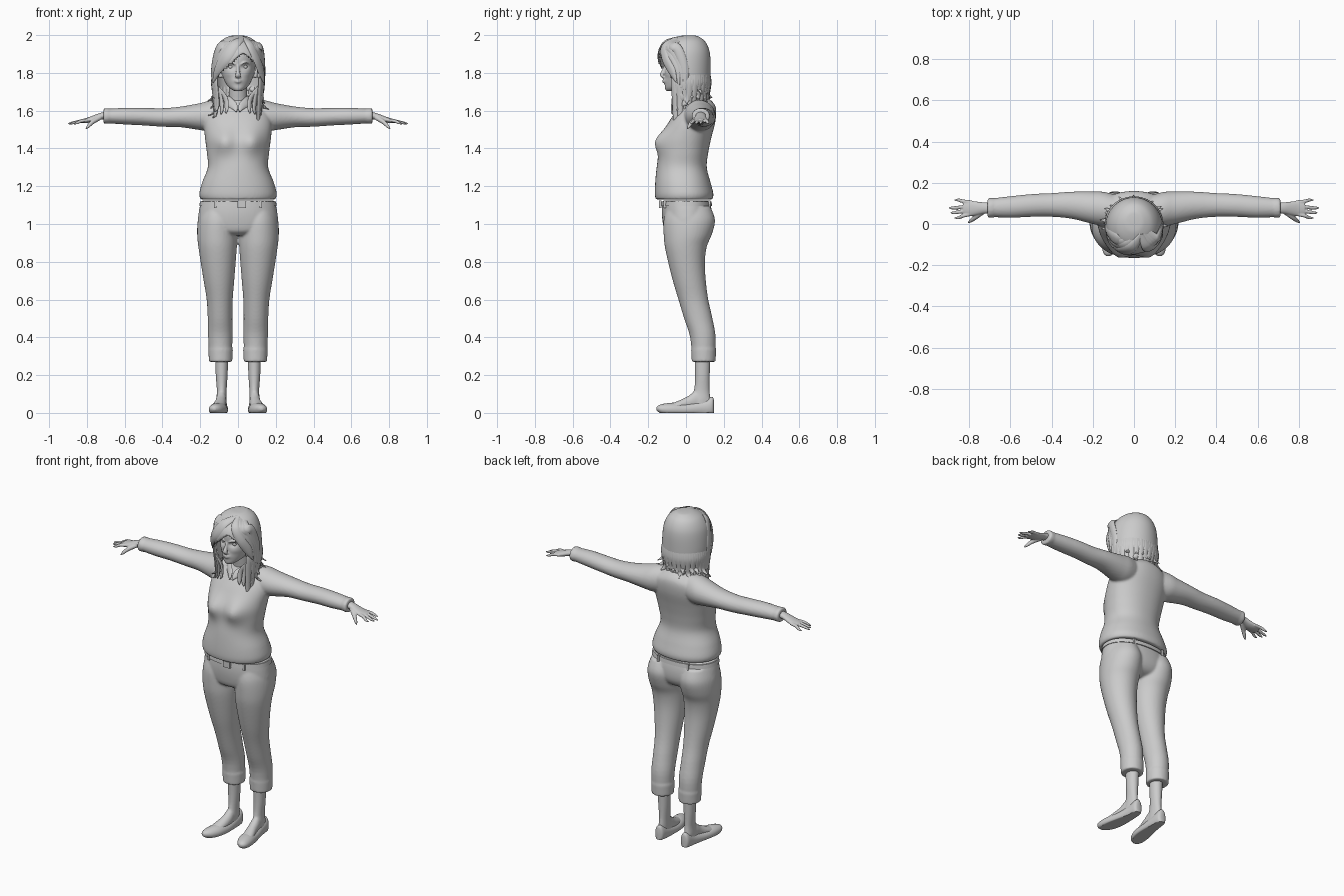
import bpy, bmesh, math, random
from mathutils import Vector

random.seed(4)
UP = Vector((0, 0, 1))


def spline(rows, k):
    """Catmull-Rom interpolation of rows of numbers."""
    out = []
    for i in range(len(rows) - 1):
        p = [rows[max(i - 1, 0)], rows[i], rows[i + 1], rows[min(i + 2, len(rows) - 1)]]
        for j in range(k):
            t = j / k
            out.append([.5 * (2 * b + (c - a) * t + (2 * a - 5 * b + 4 * c - d) * t * t
                              + (3 * b - a - 3 * c + d) * t ** 3) for a, b, c, d in zip(*p)])
    return out + [list(rows[-1])]


def skin(bm, rings, cap=True):
    vs = [[bm.verts.new(p) for p in r] for r in rings]
    n = len(vs[0])
    for a, b in zip(vs, vs[1:]):
        for i in range(n):
            bm.faces.new((a[i], a[(i + 1) % n], b[(i + 1) % n], b[i]))
    if cap:
        bm.faces.new(vs[0])
        bm.faces.new(vs[-1])


def loft(bm, axis, rows, n=40, k=4, sx=1, e=1.0, cap=True):
    """Rows: position on axis, then min/max of the two other coordinates."""
    rings = []
    for t, a0, a1, b0, b1 in spline(rows, k):
        ring = []
        for i in range(n):
            c, s = math.cos(2 * math.pi * i / n), math.sin(2 * math.pi * i / n)
            a = (a0 + a1) / 2 + (a1 - a0) / 2 * math.copysign(abs(c) ** e, c)
            b = (b0 + b1) / 2 + (b1 - b0) / 2 * math.copysign(abs(s) ** e, s)
            p = {'x': (t, a, b), 'y': (a, t, b), 'z': (a, b, t)}[axis]
            ring.append((p[0] * sx, p[1], p[2]))
        rings.append(ring)
    skin(bm, rings, cap)


def tube(bm, rows, n=10, k=5, sx=1, center=None):
    """Rows: x, y, z, half width, half thickness along a path."""
    rows = spline(rows, k)
    pts = [Vector((r[0] * sx, r[1], r[2])) for r in rows]
    rings = []
    for i, p in enumerate(pts):
        tan = (pts[min(i + 1, len(pts) - 1)] - pts[max(i - 1, 0)]).normalized()
        nor = (p - Vector(center)) if center else UP
        side = tan.cross(nor).normalized()
        nor = side.cross(tan)
        rings.append([p + side * rows[i][3] * math.cos(2 * math.pi * j / n)
                      + nor * rows[i][4] * math.sin(2 * math.pi * j / n) for j in range(n)])
    skin(bm, rings)


def bump(bm, x, z, amp, rx, rz):
    for v in bm.verts:
        if v.co.y < -.02:
            v.co.y -= amp * math.exp(-((v.co.x - x) / rx) ** 2 - ((v.co.z - z) / rz) ** 2)


def finish(bm, name, voxel=0, smooth=4):
    for v in bm.verts:
        v.co.z = max(v.co.z, 0)
    bmesh.ops.recalc_face_normals(bm, faces=bm.faces)
    me = bpy.data.meshes.new(name)
    bm.to_mesh(me)
    bm.free()
    ob = bpy.data.objects.new(name, me)
    bpy.context.collection.objects.link(ob)
    bpy.ops.object.select_all(action='DESELECT')
    ob.select_set(True)
    bpy.context.view_layer.objects.active = ob
    bpy.ops.object.shade_smooth_by_angle(angle=math.radians(45))
    if voxel:
        m = ob.modifiers.new('merge', 'REMESH')
        m.mode, m.voxel_size, m.use_smooth_shade = 'VOXEL', voxel, True
        m = ob.modifiers.new('soften', 'SMOOTH')
        m.iterations, m.factor = smooth, .5
    return ob


# Sweater: torso with bust, sleeves and cuffs merged
bm = bmesh.new()
loft(bm, 'z', [(1.13, -.198, .198, -.16, .14), (1.16, -.205, .205, -.165, .145), (1.22, -.19, .19, -.163, .13),
               (1.30, -.16, .16, -.155, .11), (1.38, -.165, .165, -.14, .118), (1.46, -.175, .175, -.125, .135),
               (1.54, -.18, .18, -.09, .155), (1.60, -.16, .16, -.05, .16), (1.635, -.11, .11, -.025, .15),
               (1.665, -.06, .06, -.005, .12)], 64, 5, e=.92)
for s in (-1, 1):
    bump(bm, s * .075, 1.435, .042, .06, .065)
for s in (-1, 1):
    loft(bm, 'x', [(.05, .0, .13, 1.50, 1.66), (.14, -.01, .155, 1.49, 1.655), (.2, .0, .158, 1.497, 1.64),
                   (.3, .025, .157, 1.512, 1.622), (.4, .035, .15, 1.515, 1.613), (.5, .035, .145, 1.522, 1.615),
                   (.6, .03, .135, 1.527, 1.615), (.71, .035, .122, 1.535, 1.608)], sx=s)
    loft(bm, 'x', [(.685, .03, .127, 1.53, 1.613), (.712, .03, .126, 1.53, 1.613)], sx=s)
finish(bm, 'sweater', .007)

# Trousers: hips, legs and turned-up cuffs merged
bm = bmesh.new()
loft(bm, 'z', [(1.125, -.195, .195, -.125, .125), (1.06, -.208, .208, -.128, .138), (1.0, -.21, .21, -.122, .135),
               (.96, -.17, .17, -.11, .11), (.94, -.08, .08, -.08, .06)], 64, e=.92)
for s in (-1, 1):
    loft(bm, 'z', [(1.09, .03, .19, -.10, .13), (1.04, .01, .208, -.115, .15), (1.0, .003, .215, -.12, .152),
                   (.94, .003, .216, -.118, .135), (.88, .006, .21, -.112, .11), (.8, .012, .198, -.095, .1),
                   (.7, .02, .182, -.07, .105), (.6, .028, .166, -.04, .118), (.5, .03, .16, -.01, .14),
                   (.4, .029, .158, .022, .157), (.27, .034, .15, .034, .153)], sx=s)
    loft(bm, 'z', [(.34, .027, .157, .027, .16), (.27, .03, .154, .03, .157)], sx=s)
finish(bm, 'trousers', .007)

# Belt with buckle and loops
bm = bmesh.new()
loft(bm, 'z', [(1.095, -.205, .205, -.133, .138), (1.12, -.201, .201, -.131, .135)], 64, 1, e=.92)
finish(bm, 'belt')
bm = bmesh.new()
for x, y, w in ((-.12, -.112, .006), (.12, -.112, .006), (.02, -.136, .022), (-.1, .122, .006), (.1, .122, .006)):
    r = bmesh.ops.create_cube(bm, size=1)['verts']
    bmesh.ops.scale(bm, vec=(w * 2, .014, .038), verts=r)
    bmesh.ops.translate(bm, vec=(x, y, 1.105), verts=r)
finish(bm, 'belt_loops')

for s, tag in ((-1, 'right'), (1, 'left')):
    # Bare ankle and foot
    bm = bmesh.new()
    loft(bm, 'z', [(.31, .05, .122, .045, .13), (.2, .055, .118, .048, .126), (.12, .06, .112, .042, .125),
                   (.07, .06, .115, .02, .13), (.03, .06, .115, .0, .13)], 24, sx=s)
    loft(bm, 'y', [(.12, .07, .108, .02, .09), (.06, .062, .115, .01, .12), (.01, .062, .122, .01, .088),
                   (-.05, .07, .138, .01, .06), (-.1, .085, .14, .01, .045)], 24, sx=s)
    finish(bm, tag + '_foot', .005)
    # Flat pointed shoe
    bm = bmesh.new()
    loft(bm, 'y', [(.147, .075, .1, -.005, .07), (.135, .06, .114, -.02, .085), (.08, .055, .121, -.02, .066),
                   (.0, .053, .138, -.02, .052), (-.07, .06, .152, -.02, .054), (-.12, .08, .154, -.01, .048),
                   (-.145, .1, .146, .004, .04), (-.156, .118, .132, .014, .03)], 32, sx=s)
    finish(bm, tag + '_shoe')
    # Hand with palm, fingers and thumb
    bm = bmesh.new()
    loft(bm, 'x', [(.69, .05, .105, 1.555, 1.597), (.73, .05, .105, 1.552, 1.588), (.77, .042, .11, 1.54, 1.573),
                   (.80, .038, .114, 1.535, 1.562), (.83, .046, .112, 1.535, 1.555)], 24, sx=s)
    for y0, tx, ty in ((.049, .872, .03), (.068, .892, .055), (.088, .9, .078), (.105, .872, .116)):
        tube(bm, [(.79, y0, 1.55, .01, .009), (.83, (y0 + ty) / 2, 1.545, .009, .009),
                  (.865 * tx / .885, ty, 1.535, .008, .007), (tx, ty, 1.53, .003, .003)], sx=s)
    tube(bm, [(.735, .062, 1.562, .016, .014), (.77, .033, 1.54, .012, .012),
              (.792, .016, 1.518, .009, .009), (.806, .006, 1.503, .003, .003)], sx=s)
    finish(bm, tag + '_hand', .0035, 2)

# Head: skull, neck, nose, lips, brows and ears merged
bm = bmesh.new()
loft(bm, 'z', [(1.705, -.022, .022, -.105, -.04), (1.718, -.042, .042, -.111, .0), (1.74, -.062, .062, -.112, .05),
               (1.78, -.08, .08, -.112, .09), (1.83, -.089, .089, -.112, .11), (1.89, -.088, .088, -.112, .11),
               (1.94, -.07, .07, -.09, .09), (1.97, -.03, .03, -.05, .04)], 64, 6)
for s in (-1, 1):
    bump(bm, s * .036, 1.832, -.013, .02, .012)
    bump(bm, s * .05, 1.795, .005, .025, .018)
bump(bm, 0, 1.757, .007, .028, .014)
loft(bm, 'z', [(1.58, -.07, .07, -.02, .11), (1.64, -.052, .052, -.012, .085), (1.70, -.048, .048, -.02, .075),
               (1.77, -.048, .048, -.03, .075)])
tube(bm, [(0, -.105, 1.845, .008, .008), (0, -.118, 1.812, .009, .01), (0, -.127, 1.788, .015, .011),
          (0, -.112, 1.774, .015, .005)], center=(0, 0, 1.8))
for z in (1.752, 1.761):
    tube(bm, [(-.026, -.105, 1.757, .002, .002), (0, -.12, z, .0055, .005), (.026, -.105, 1.757, .002, .002)],
         center=(0, 0, 1.757))
for s in (-1, 1):
    tube(bm, [(.014, -.11, 1.845, .004, .004), (.038, -.107, 1.855, .005, .005), (.064, -.082, 1.848, .003, .003)],
         sx=s, center=(0, 0, 1.83))
    tube(bm, [(.09, .0, 1.775, .01, .01), (.1, .012, 1.82, .022, .01), (.1, .02, 1.85, .01, .008)],
         sx=s, center=(0, 0, 1.8))
finish(bm, 'head', .004, 2)

# Eyes
bm = bmesh.new()
for s in (-1, 1):
    r = bmesh.ops.create_uvsphere(bm, u_segments=20, v_segments=12, radius=.014)['verts']
    bmesh.ops.translate(bm, vec=(s * .036, -.083, 1.832), verts=r)
finish(bm, 'eyes')

# Shirt collar flaps
bm = bmesh.new()
for s in (-1, 1):
    tube(bm, [(.03, .1, 1.67, .018, .006), (.062, .05, 1.665, .022, .006), (.052, -.008, 1.652, .024, .006),
              (.022, -.045, 1.625, .02, .006), (.008, -.068, 1.595, .004, .004)], sx=s, center=(0, .05, 1.6))
finish(bm, 'collar')

# Hair cap with the face opening cut away
bm = bmesh.new()
loft(bm, 'z', [(1.998, -.02, .02, 0, .04), (1.993, -.05, .05, -.045, .065), (1.97, -.09, .09, -.095, .098),
               (1.93, -.118, .118, -.135, .12), (1.88, -.132, .132, -.149, .129), (1.80, -.138, .138, -.143, .13),
               (1.74, -.132, .132, -.125, .128), (1.675, -.118, .118, -.1, .125)], 80, 7, cap=False)
bm.verts.ensure_lookup_table()
bm.faces.new(bm.verts[:80])


def in_face(c):
    return (c.y < -.085 and c.z < 1.905 - .8 * abs(c.x - .03)) or (c.z < 1.77 and c.y < -.055)


bmesh.ops.delete(bm, geom=[f for f in bm.faces if in_face(f.calc_center_median())], context='FACES')
cap = finish(bm, 'hair_cap')
m = cap.modifiers.new('thickness', 'SOLIDIFY')
m.thickness, m.offset = .012, -1

# Swept fringe falling to both sides of the parting
bm = bmesh.new()
HC = (0, 0, 1.85)
for i in range(4):
    d = i * .014
    tube(bm, [(.035, -.05 + d, 1.986, .012, .005), (-.012 - d, -.115 + d, 1.958, .028, .009),
              (-.06 - d, -.132 + d * 1.6, 1.89 + d, .034, .01), (-.105 - d * .6, -.098 + d * 1.6, 1.82, .026, .01),
              (-.132, -.055 + d, 1.75 - d, .004, .004)], center=HC)
    tube(bm, [(.035, -.05 + d, 1.986, .012, .005), (.062 + d, -.112 + d, 1.95, .024, .009),
              (.096 + d * .7, -.11 + d * 1.6, 1.88 + d, .026, .01), (.122 + d * .3, -.075 + d * 1.6, 1.81, .024, .01),
              (.136, -.05 + d, 1.75 - d, .004, .004)], center=HC)
finish(bm, 'fringe')

# Layered flicked locks around the sides and back
bm = bmesh.new()
for layer in range(2):
    count = 20
    for i in range(count):
        a = math.radians(62 + 236 * (i + .5 * layer) / (count - .5))
        front = max(0, math.cos(a) + .25)
        sn, cs, f = math.sin(a), -math.cos(a), random.uniform(.95, 1.14)
        zt = 1.67 - .13 * front - .035 * (1 - layer) + random.uniform(-.012, .02)
        tw = random.uniform(-.018, .018)
        rows = [(.128 * sn, .122 * cs, 1.80, .02, .006), (.134 * sn, .126 * cs, 1.75, .022, .009),
                (.126 * sn, .118 * cs, .5 * (1.75 + zt), .02, .009),
                (.124 * sn + tw * .5, .118 * cs, zt + .02, .014, .007),
                (.138 * f * sn + tw, .126 * f * cs, zt, .002, .002)]
        tube(bm, rows, 8, 4, center=(0, 0, 1.72))
# Long front locks resting on the chest
for s in (-1, 1):
    for x, y, z in ((.105, -.05, 1.6), (.085, -.065, 1.58), (.06, -.07, 1.585), (.12, -.03, 1.62)):
        tube(bm, [(.118, -.05, 1.80, .018, .007), (.118, -.055, 1.73, .02, .009), (x * .95 + .012, y + .008, 1.67, .017, .009),
                  (x, y, z + .03, .013, .007), (x + .005, y - .008, z, .002, .002)], 8, 4, s, (0, .02, 1.7))
finish(bm, 'hair_locks')
